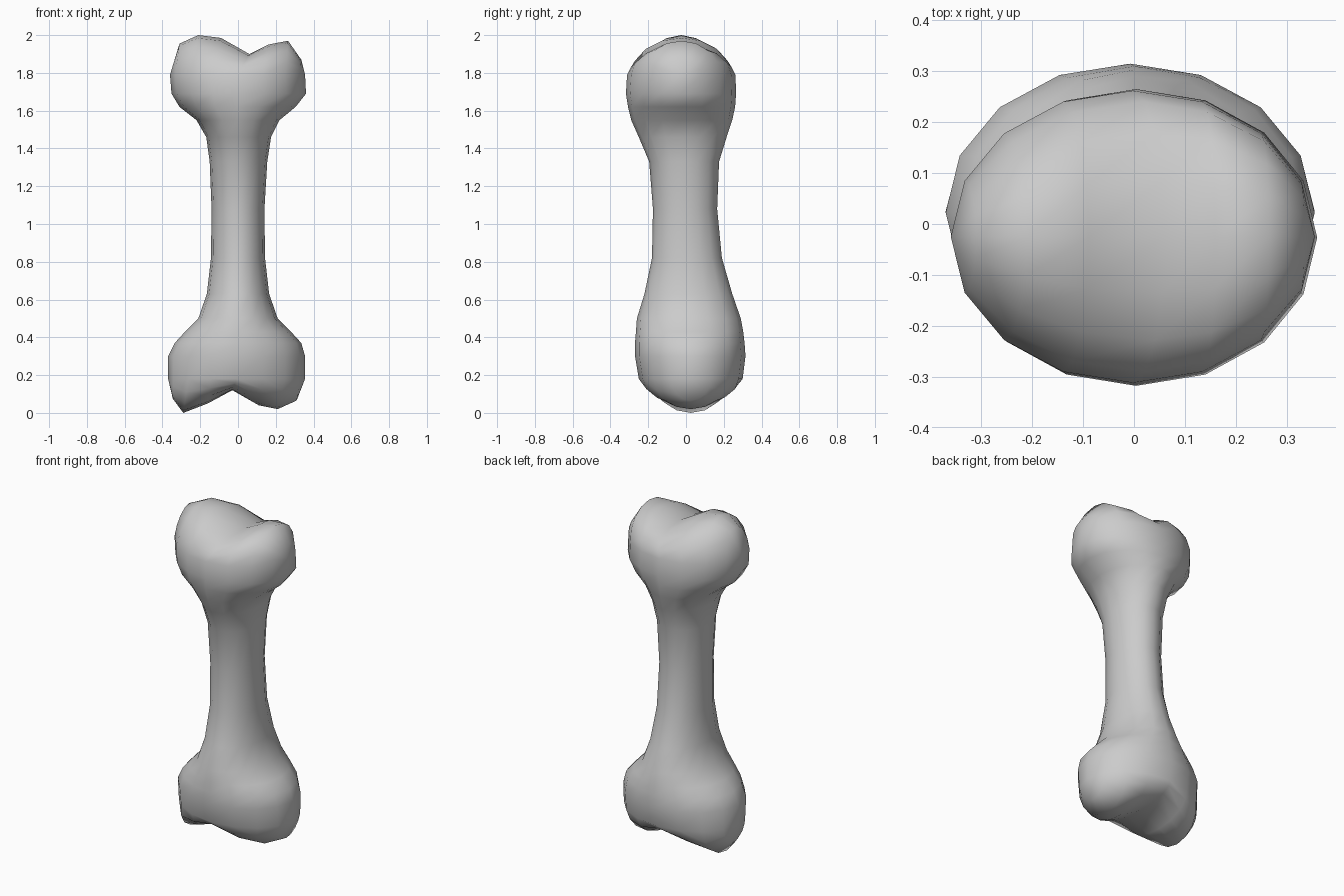
import bpy, bmesh
from math import cos, sin, pi

if "Cube" in bpy.data.objects:
    bpy.data.objects.remove(bpy.data.objects["Cube"])

SIDES = 16
ARC = 8  # steps across each end cap, front to back

# Outline stations: z, left x, right x, front y, back y
STATIONS = [
    (0.18, -.37, .355, -.25, .30), (0.30, -.37, .355, -.27, .315),
    (0.37, -.335, .335, -.27, .31), (0.43, -.28, .28, -.265, .303),
    (0.50, -.21, .21, -.26, .29), (0.63, -.165, .165, -.22, .245),
    (0.82, -.143, .143, -.18, .19), (1.08, -.14, .14, -.175, .165),
    (1.33, -.15, .155, -.195, .175), (1.46, -.168, .175, -.25, .215),
    (1.55, -.22, .22, -.29, .245), (1.62, -.31, .305, -.307, .26),
    (1.69, -.352, .36, -.318, .265), (1.79, -.36, .355, -.312, .262),
]
# Ridge line over each end, right to left: x, z
TOP = [(.335, 1.87), (.265, 1.97), (.16, 1.95), (.06, 1.90),
       (-.09, 1.985), (-.21, 2.0), (-.31, 1.955)]
BOTTOM = [(.31, .065), (.21, .02), (.11, .04), (-.03, .12),
          (-.16, .05), (-.29, .0), (-.345, .075)]

bm = bmesh.new()


def ring(z, x0, x1, y0, y1):
    cx, cy, rx, ry = (x0 + x1) / 2, (y0 + y1) / 2, (x1 - x0) / 2, (y1 - y0) / 2
    return [bm.verts.new((cx + rx * cos(2 * pi * i / SIDES),
                          cy + ry * sin(2 * pi * i / SIDES), z))
            for i in range(SIDES)]


def cap(rim, ridge):
    # Arched columns joining the front and back of the rim over the two lobes
    cols = [[rim[0]] * (ARC + 1)]
    for i, (px, pz) in enumerate(ridge, 1):
        a, b = rim[i], rim[SIDES - i]
        mid, half = (a.co.y + b.co.y) / 2, (a.co.y - b.co.y) / 2
        col = [a]
        for k in range(1, ARC):
            t = pi * k / ARC
            s = sin(t)
            col.append(bm.verts.new((a.co.x + (px - a.co.x) * s,
                                     mid + half * cos(t),
                                     a.co.z + (pz - a.co.z) * s)))
        cols.append(col + [b])
    cols.append([rim[SIDES // 2]] * (ARC + 1))
    for c, d in zip(cols, cols[1:]):
        for k in range(ARC):
            face = list(dict.fromkeys([c[k], c[k + 1], d[k + 1], d[k]]))
            bm.faces.new(face)


# Shaft and flared ends
rings = [ring(*s) for s in STATIONS]
for lo, hi in zip(rings, rings[1:]):
    for i in range(SIDES):
        j = (i + 1) % SIDES
        bm.faces.new((lo[i], lo[j], hi[j], hi[i]))

# Two-lobed knuckles
cap(rings[-1], TOP)
cap(rings[0], BOTTOM)

bmesh.ops.recalc_face_normals(bm, faces=bm.faces)
for f in bm.faces:
    f.smooth = True
mesh = bpy.data.meshes.new("bone")
bm.to_mesh(mesh)
bm.free()
bone = bpy.data.objects.new("bone", mesh)
bpy.context.collection.objects.link(bone)
